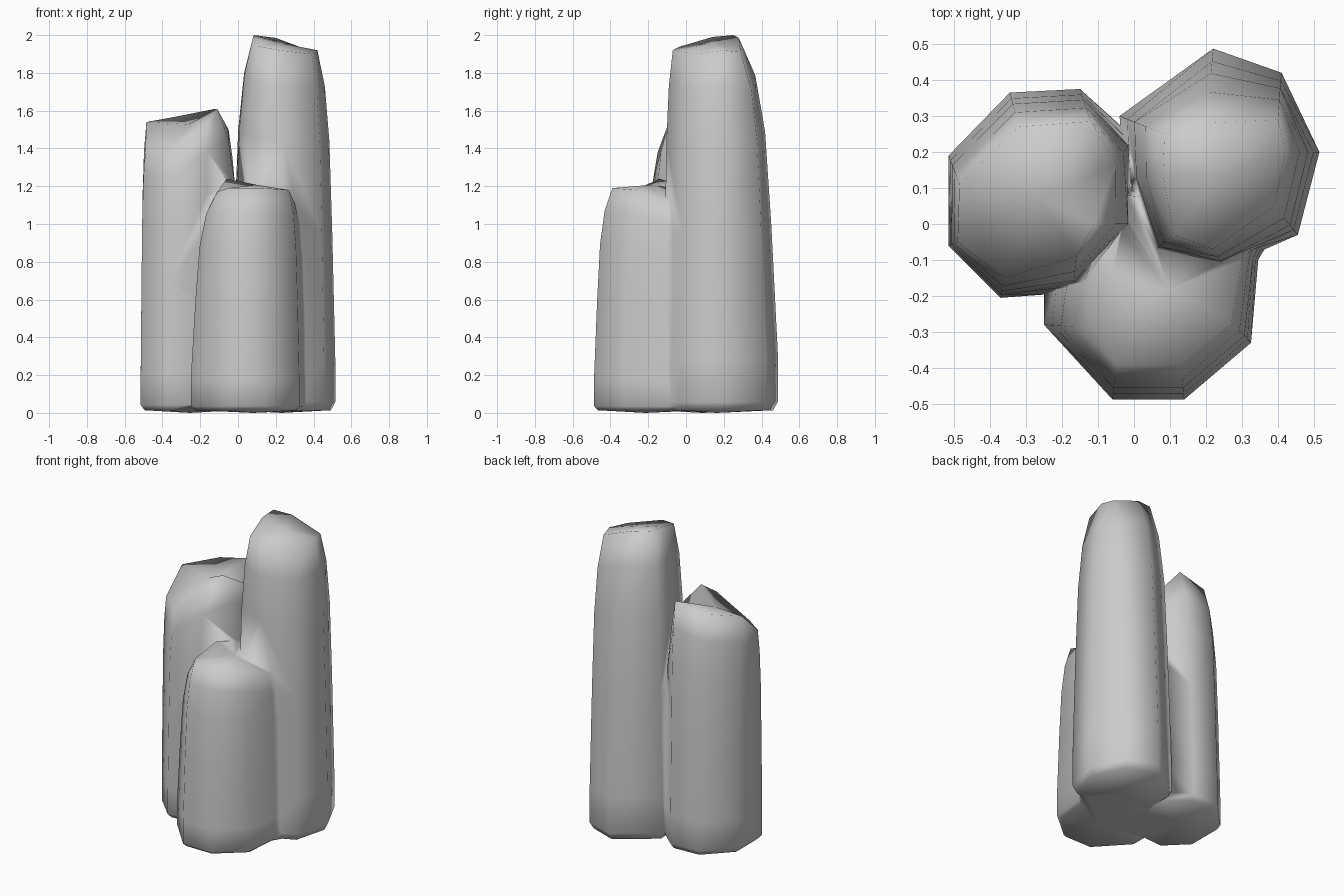
import bpy, bmesh
from mathutils import Vector

if "Cube" in bpy.data.objects:
    bpy.data.objects.remove(bpy.data.objects["Cube"])

# (height fraction, blend from base outline to top outline)
PROFILE = [(0.03, 0.0), (0.15, 0.0), (0.5, 0.17), (0.75, 0.33), (0.9, 0.58), (1.0, 1.0)]


def rock_column(name, base, top, dome=0.01):
    bm = bmesh.new()
    n = len(base)
    cx = sum(p[0] for p in base) / n
    cy = sum(p[1] for p in base) / n
    # worn bottom edge
    rings = [[bm.verts.new((cx + (x - cx) * 0.92, cy + (y - cy) * 0.92, 0.014))
              for x, y in base]]
    # tapering shaft up to the slanted top
    for t, f in PROFILE:
        rings.append([bm.verts.new((b[0] + (p[0] - b[0]) * f,
                                    b[1] + (p[1] - b[1]) * f,
                                    p[2] * t)) for b, p in zip(base, top)])
    for lo, hi in zip(rings, rings[1:]):
        for i in range(n):
            j = (i + 1) % n
            bm.faces.new((lo[i], lo[j], hi[j], hi[i]))
    # bottom and top caps as fans
    low = bm.verts.new((cx, cy, 0.0))
    mid = sum((Vector(p) for p in top), Vector()) / n
    high = bm.verts.new(mid + Vector((0, 0, dome)))
    for i in range(n):
        j = (i + 1) % n
        bm.faces.new((low, rings[0][j], rings[0][i]))
        bm.faces.new((high, rings[-1][i], rings[-1][j]))
    bmesh.ops.recalc_face_normals(bm, faces=bm.faces)
    for f in bm.faces:
        f.smooth = True
    me = bpy.data.meshes.new(name)
    bm.to_mesh(me)
    bm.free()
    ob = bpy.data.objects.new(name, me)
    bpy.context.collection.objects.link(ob)
    return ob


# tall column, back right
tall = rock_column("tall_column",
    [(0.455, -0.03), (0.515, 0.2), (0.41, 0.42), (0.22, 0.487),
     (-0.04, 0.3), (-0.03, 0.12), (0.05, -0.08), (0.25, -0.12)],
    [(0.39, 0.05, 1.90), (0.42, 0.2, 1.92), (0.40, 0.29, 1.91), (0.2, 0.28, 1.985),
     (0.085, 0.25, 2.0), (0.08, 0.14, 1.99), (0.11, -0.03, 1.94), (0.22, -0.07, 1.92)])

# middle column, left
middle = rock_column("middle_column",
    [(-0.515, -0.06), (-0.37, -0.205), (-0.17, -0.19), (0.03, 0.0),
     (0.0, 0.24), (-0.15, 0.375), (-0.345, 0.365), (-0.515, 0.19)],
    [(-0.49, -0.05, 1.39), (-0.36, -0.15, 1.38), (-0.16, -0.09, 1.54), (-0.11, 0.0, 1.61),
     (-0.05, 0.17, 1.5), (-0.12, 0.285, 1.61), (-0.32, 0.27, 1.57), (-0.485, 0.11, 1.54)])

# short column, front
short = rock_column("short_column",
    [(-0.25, -0.28), (-0.06, -0.487), (0.14, -0.487), (0.325, -0.33),
     (0.345, -0.1), (0.42, 0.03), (-0.05, 0.12), (-0.25, -0.19)],
    [(-0.11, -0.29, 1.17), (-0.05, -0.39, 1.19), (0.13, -0.39, 1.19), (0.27, -0.27, 1.18),
     (0.30, -0.1, 1.11), (0.32, 0.04, 1.09), (-0.02, 0.08, 1.17), (-0.06, -0.14, 1.24)],
    dome=0.04)

# fuse the columns into one rock
bpy.context.view_layer.objects.active = tall
for other in (middle, short):
    mod = tall.modifiers.new("fuse", 'BOOLEAN')
    mod.operation = 'UNION'
    mod.solver = 'EXACT'
    mod.object = other
    bpy.ops.object.modifier_apply(modifier=mod.name)
    bpy.data.objects.remove(other)
tall.name = "rock_column_cluster"
for p in tall.data.polygons:
    p.use_smooth = True
